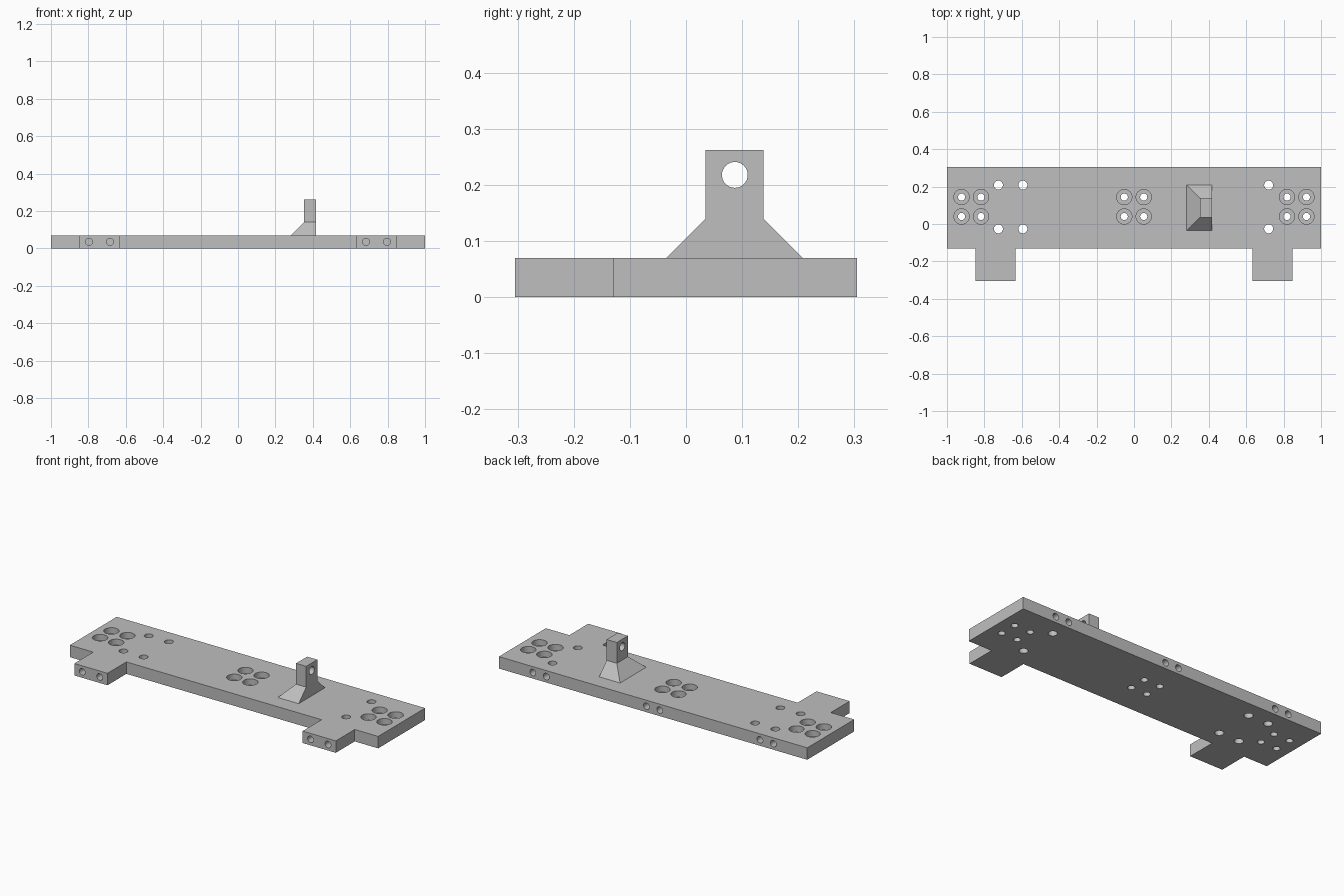
import bpy, bmesh
from math import radians
from mathutils import Matrix, Vector

cube = bpy.data.objects.get("Cube")
if cube:
    bpy.data.objects.remove(cube, do_unlink=True)

steel = bpy.data.materials.new("light_grey")
grey = (0.52, 0.52, 0.52, 1)
steel.diffuse_color = grey
steel.use_nodes = True
steel.node_tree.nodes["Principled BSDF"].inputs["Base Color"].default_value = grey

THICK = 0.07
BACK, STEP, FRONT = 0.305, -0.13, -0.305


def make_object(name, bm):
    bmesh.ops.recalc_face_normals(bm, faces=bm.faces)
    mesh = bpy.data.meshes.new(name)
    bm.to_mesh(mesh)
    bm.free()
    mesh.materials.append(steel)
    obj = bpy.data.objects.new(name, mesh)
    bpy.context.collection.objects.link(obj)
    return obj


def stack(name, rings):
    """Closed solid through a stack of rings with equal point counts."""
    bm = bmesh.new()
    loops = [[bm.verts.new(p) for p in ring] for ring in rings]
    for a, b in zip(loops, loops[1:]):
        for i in range(len(a)):
            j = (i + 1) % len(a)
            bm.faces.new((a[i], a[j], b[j], b[i]))
    bm.faces.new(loops[0][::-1])
    bm.faces.new(loops[-1])
    return make_object(name, bm)


def drill(target, holes):
    """Cut cylinders given as (start, end, radius) out of the target."""
    bm = bmesh.new()
    for start, end, radius in holes:
        start, end = Vector(start), Vector(end)
        axis = end - start
        turn = axis.to_track_quat('Z', 'Y').to_matrix().to_4x4()
        bmesh.ops.create_cone(
            bm, cap_ends=True, segments=32, radius1=radius, radius2=radius,
            depth=axis.length, matrix=Matrix.Translation((start + end) / 2) @ turn)
    cutter = make_object("drill_cutter", bm)
    cutter.hide_render = True
    mod = target.modifiers.new("drill", 'BOOLEAN')
    mod.operation = 'DIFFERENCE'
    mod.solver = 'EXACT'
    mod.object = cutter
    bpy.context.view_layer.objects.active = target
    bpy.ops.object.modifier_apply(modifier=mod.name)
    bpy.data.objects.remove(cutter, do_unlink=True)


# Base plate with two front tabs
outline = [(-1, BACK), (-1, STEP), (-0.848, STEP), (-0.848, FRONT),
           (-0.633, FRONT), (-0.633, STEP), (0.633, STEP), (0.633, FRONT),
           (0.848, FRONT), (0.848, STEP), (1, STEP), (1, BACK)]
plate = stack("base_plate", [[(x, y, z) for x, y in outline] for z in (0, THICK)])

# Counterbored bolt groups, four bolts each
bolts = [(group + dx, y) for group in (-0.87, 0, 0.87)
         for dx in (-0.052, 0.052) for y in (0.04, 0.144)]
drill(plate, [((x, y, 0.035), (x, y, 0.1), 0.041) for x, y in bolts])

# Bolt shafts and plain dowel holes go right through
dowels = [(x, y) for x in (-0.725, -0.594, 0.72) for y in (-0.026, 0.208)]
drill(plate, [((x, y, -0.1), (x, y, 0.1), 0.019) for x, y in bolts]
      + [((x, y, -0.1), (x, y, 0.1), 0.024) for x, y in dowels])

# Blind holes in the tab fronts and along the back edge
mid = THICK / 2
blind = [((x, FRONT - 0.05, mid), (x, FRONT + 0.08, mid), 0.019)
         for x in (-0.797, -0.684, 0.684, 0.797)]
blind += [((x, BACK + 0.05, mid), (x, BACK - 0.06, mid), 0.019)
          for x in (-0.78, -0.693, -0.043, 0.043, 0.693, 0.78)]
drill(plate, blind)


# Upright lug with a flared foot on three sides
def rectangle(x0, x1, y0, y1, z):
    return [(x0, y0, z), (x1, y0, z), (x1, y1, z), (x0, y1, z)]


lug = stack("lug", [rectangle(0.282, 0.418, -0.035, 0.208, THICK),
                    rectangle(0.352, 0.418, 0.035, 0.138, 0.14),
                    rectangle(0.352, 0.418, 0.035, 0.138, 0.262)])
drill(lug, [((0.2, 0.087, 0.218), (0.6, 0.087, 0.218), 0.023)])

# Smooth hole walls, crisp edges
for obj in (plate, lug):
    bpy.ops.object.select_all(action='DESELECT')
    obj.select_set(True)
    bpy.context.view_layer.objects.active = obj
    bpy.ops.object.shade_smooth_by_angle(angle=radians(30))
